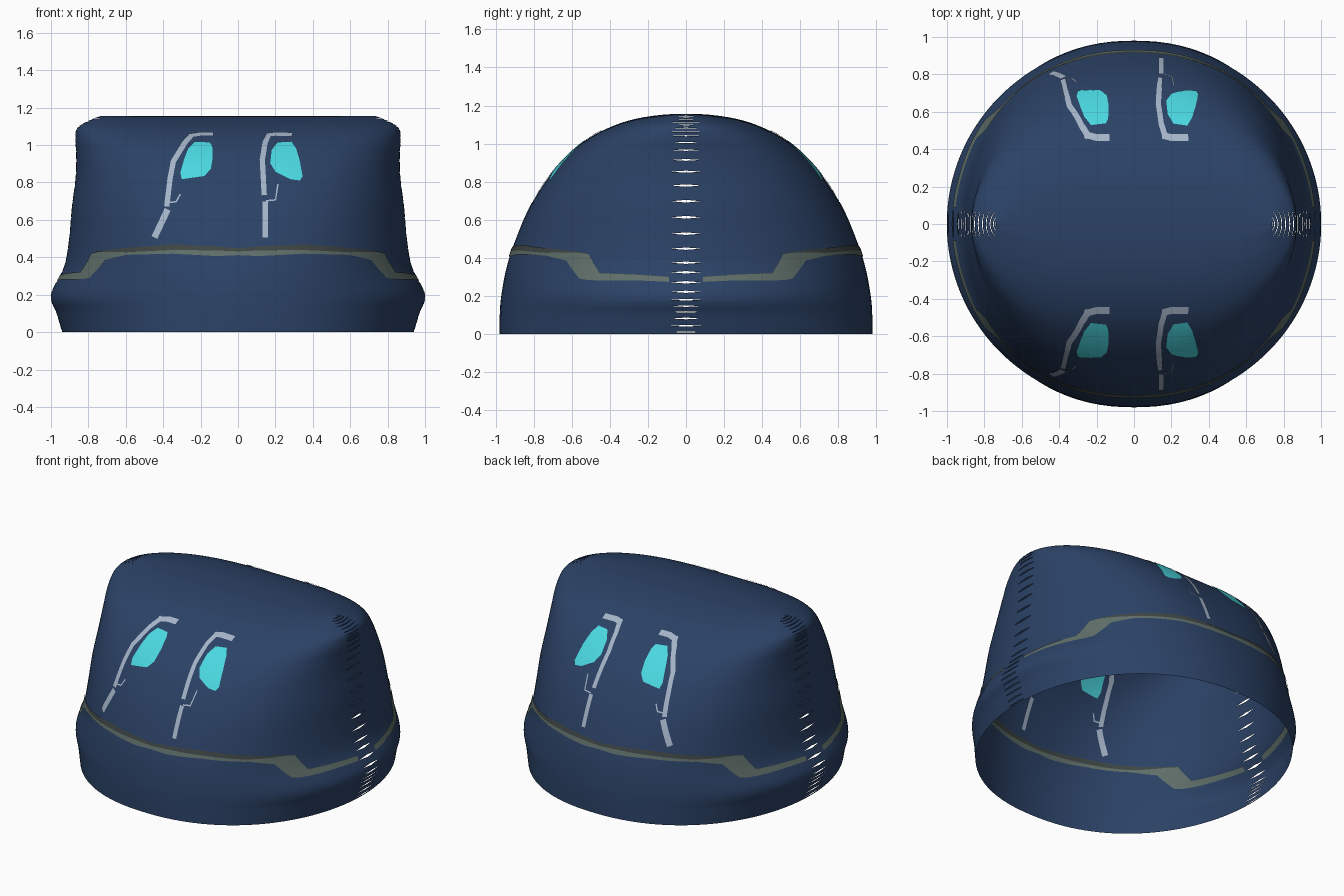
import bpy, bmesh, math
from mathutils import Vector

if "Cube" in bpy.data.objects:
    bpy.data.objects.remove(bpy.data.objects["Cube"])


def material(name, rgb):
    m = bpy.data.materials.new(name)
    m.use_nodes = True
    m.diffuse_color = (*rgb, 1)
    m.node_tree.nodes["Principled BSDF"].inputs["Base Color"].default_value = (*rgb, 1)
    return m


NAVY = material("navy shell", (0.024, 0.054, 0.132))
CYAN = material("cyan eye", (0.07, 0.69, 0.755))
SILVER = material("silver line", (0.376, 0.456, 0.578))
OLIVE = material("olive band", (0.114, 0.156, 0.141))
DARK = material("dark olive edge", (0.048, 0.061, 0.058))

# Shell profile: height, half width, half depth and flatness of each level
PROFILE = [Vector(p) for p in (
    (0, .94, .98, 2.2), (.1, .97, .978, 2.1), (.2, 1, .97, 2.05), (.35, .93, .942, 2.25),
    (.5, .903, .893, 2.4), (.67, .888, .818, 2.6), (.83, .868, .717, 2.9),
    (.95, .865, .608, 3.2), (1.03, .87, .507, 3.4), (1.09, .86, .39, 3.5),
    (1.13, .8, .265, 3.5), (1.152, .745, .12, 3.5), (1.156, .73, 0, 3.5))]
LAST = len(PROFILE) - 1
STEPS = 6


def level(t):
    """Smooth interpolation along the profile."""
    t = min(max(t, 0), LAST)
    i = min(int(t), LAST - 1)
    u = t - i
    a, b, c, d = (PROFILE[min(max(i + k, 0), LAST)] for k in (-1, 0, 1, 2))
    return (b * 2 + (c - a) * u + (a * 2 - b * 5 + c * 4 - d) * u**2
            + (b * 3 - a - c * 3 + d) * u**3) / 2


def depth_share(share, flatness):
    """Depth left at a share of the half width: flat in front, pointed at the seam."""
    return math.sqrt(max(0, 1 - abs(share) ** flatness))


def ring_point(t, angle):
    """Point of the shell at a level and angle."""
    z, w, d, n = level(t)
    c = math.cos(angle)
    return Vector((w * c, math.copysign(d * depth_share(c, n), math.sin(angle)), z))


LEVELS = [level(i / STEPS) for i in range(LAST * STEPS + 1)]


def size_at(z):
    for low, high in zip(LEVELS, LEVELS[1:]):
        if z <= high.x:
            return low.lerp(high, (z - low.x) / max(high.x - low.x, 1e-6))
    return LEVELS[-1]


def on_front(x, z):
    """Point of the front surface at x, z."""
    _, w, d, n = size_at(z)
    return Vector((x, -d * depth_share(x / w, n), z))


def finish(name, bm, mats):
    mesh = bpy.data.meshes.new(name)
    bm.to_mesh(mesh)
    bm.free()
    ob = bpy.data.objects.new(name, mesh)
    bpy.context.collection.objects.link(ob)
    for m in mats:
        mesh.materials.append(m)
    for p in mesh.polygons:
        p.use_smooth = True
    return ob


def finish_plate(name, bm, mats):
    """Thin skin on both sides of the shell, repeated on the back."""
    bmesh.ops.recalc_face_normals(bm, faces=bm.faces)
    ob = finish(name, bm, mats)
    mirror = ob.modifiers.new("Back copy", "MIRROR")
    mirror.use_axis = (False, True, False)
    mirror.use_mirror_merge = False
    skin = ob.modifiers.new("Skin", "SOLIDIFY")
    skin.thickness = 0.009
    skin.offset = 0
    skin.use_rim = False


# Shell, with lens-shaped slits along both side seams, sparser at mid height
def build_shell():
    bm = bmesh.new()
    cols, reach, ridge = 160, 0.08, 0.735
    rows = []
    for i in range(LAST * STEPS + 1):
        middle = 3 * STEPS < i < 8 * STEPS
        slit = i % 3 == 1 if middle else i % 2 == 1
        rows += [(i / STEPS, s) for s in ((-1, 1) if slit else (0,))]
    grid = []
    for t, side in rows:
        ring = []
        for c in range(cols):
            phi = 2 * math.pi * c / cols
            a = phi - 0.35 * math.sin(2 * phi)
            y = ring_point(t, a).y
            open_by = 0.042 * max(0.02, 1 - abs(y) / reach)
            ring.append(bm.verts.new(ring_point(t + side * open_by, a)))
        grid.append(ring)
    for r in range(len(rows) - 1):
        in_slit = rows[r][1] == -1
        for c in range(cols):
            n = (c + 1) % cols
            quad = (grid[r][c], grid[r][n], grid[r + 1][n], grid[r + 1][c])
            if in_slit and all(abs(v.co.y) < reach and abs(v.co.x) > ridge for v in quad):
                continue
            bm.faces.new(quad)
    bmesh.ops.remove_doubles(bm, verts=bm.verts, dist=0.0002)
    finish("shell", bm, [NAVY])


# Eye: rings of faces filling an outline
def build_eye(name, outline):
    bm = bmesh.new()
    pts = [Vector(p) for p in outline]
    edge = [p.lerp(q, k / 3) for p, q in zip(pts, pts[1:] + pts[:1]) for k in range(3)]
    mid = sum(pts, Vector((0, 0))) / len(pts)
    rings = [[bm.verts.new(on_front(*mid.lerp(p, k / 5))) for p in edge] for k in range(1, 6)]
    bm.faces.new(rings[0])
    for a, b in zip(rings, rings[1:]):
        for i in range(len(edge)):
            bm.faces.new((a[i - 1], a[i], b[i], b[i - 1]))
    finish_plate(name, bm, [CYAN])


# Painted line: ribbon of constant width along a path
def build_line(name, path, width):
    bm = bmesh.new()
    pts = [Vector(p) for p in path]
    dirs = [(q - p).normalized() for p, q in zip(pts, pts[1:])]
    sides = []
    for i in range(len(pts)):
        a, b = dirs[max(i - 1, 0)], dirs[min(i, len(dirs) - 1)]
        m = (a + b).normalized()
        sides.append(Vector((-m.y, m.x)) * (width / 2 / max(m.dot(a), 0.5)))
    old = None
    for i in range(len(dirs)):
        n = max(2, int((pts[i + 1] - pts[i]).length / 0.02))
        for k in range(0 if i == 0 else 1, n + 1):
            p, s = pts[i].lerp(pts[i + 1], k / n), sides[i].lerp(sides[i + 1], k / n)
            new = [bm.verts.new(on_front(*(p + s * f))) for f in (-1, 0, 1)]
            if old:
                for j in (0, 1):
                    bm.faces.new((old[j], old[j + 1], new[j + 1], new[j]))
            old = new
    finish_plate(name, bm, [SILVER])


# Band: share of half width, then top, middle and lower edge heights
BAND = [Vector(p) for p in (
    (0, .447, .43, .41), (.12, .457, .435, .405), (.38, .468, .438, .418),
    (.65, .45, .426, .412), (.77, .438, .427, .385), (.825, .43, .426, .29),
    (.855, .42, .418, .282), (.89, .32, .318, .28), (.965, .312, .31, .28),
    (.996, .3, .298, .272))]


def build_band():
    bm = bmesh.new()
    half = []
    for p, q in zip(BAND, BAND[1:]):
        a, b = math.asin(p[0]), math.asin(q[0])
        n = max(2, int((b - a) / 0.03))
        for k in range(n):
            f = k / n
            half.append((math.sin(a + (b - a) * f), p.lerp(q, f)))
    half.append((BAND[-1][0], BAND[-1]))
    full = [(-share, p) for share, p in reversed(half[1:])] + half
    old = None
    for share, p in full:
        heights = (p[1], p[2], (p[2] + p[3]) / 2, p[3])
        new = [bm.verts.new(on_front(share * size_at(z).y, z)) for z in heights]
        if old:
            for j in range(3):
                face = bm.faces.new((old[j], old[j + 1], new[j + 1], new[j]))
                face.material_index = 0 if j == 0 else 1
        old = new
    finish_plate("band", bm, [DARK, OLIVE])


build_shell()
build_band()
build_eye("right_eye", [(-.15, 1.01), (-.23, 1.015), (-.265, .98), (-.285, .93), (-.308, .85),
                        (-.3, .815), (-.18, .832), (-.145, .87), (-.135, .93), (-.138, .99)])
build_eye("left_eye", [(.21, 1.01), (.285, 1.015), (.31, .98), (.328, .92), (.345, .83),
                       (.33, .808), (.28, .815), (.2, .855), (.172, .9), (.18, .97)])
build_line("right_brow_bar", [(-.13, 1.056), (-.2, 1.056), (-.265, 1.046)], .02)
build_line("right_brow", [(-.245, 1.052), (-.28, 1.015), (-.345, .91), (-.362, .82), (-.38, .67)], .028)
build_line("right_cheek", [(-.375, .655), (-.4, .6), (-.445, .505)], .034)
build_line("right_hook", [(-.385, .69), (-.33, .695), (-.308, .735)], .008)
build_line("left_brow_bar", [(.29, 1.054), (.2, 1.056), (.15, 1.05)], .02)
build_line("left_brow", [(.167, 1.056), (.145, 1.01), (.13, .92), (.14, .73)], .028)
build_line("left_cheek", [(.145, .695), (.145, .505)], .028)
build_line("left_hook", [(.15, .7), (.2, .705), (.213, .79)], .008)
